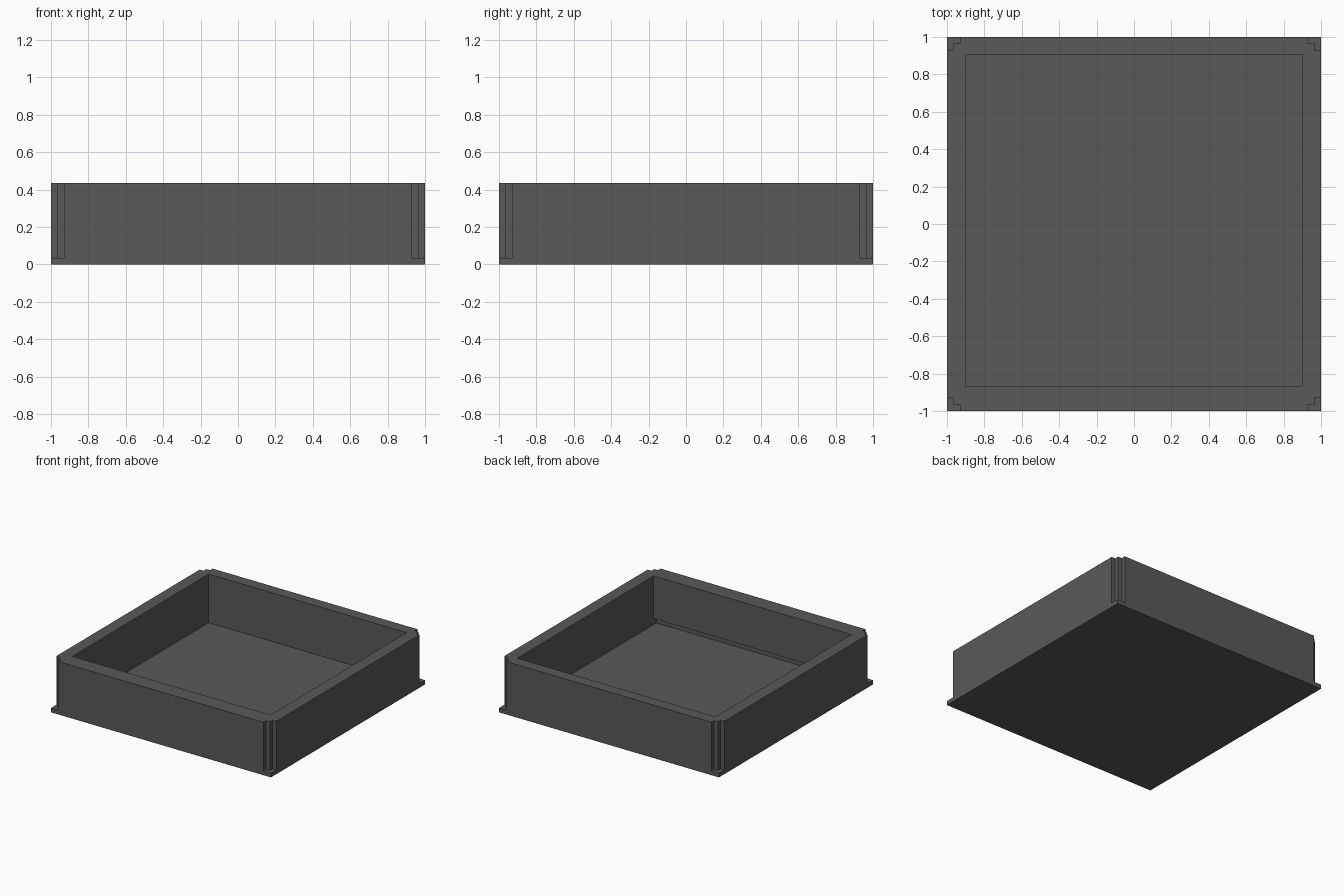
import bpy, bmesh

if "Cube" in bpy.data.objects:
    bpy.data.objects.remove(bpy.data.objects["Cube"])

H = 0.435      # total height
BASE = 0.035   # base plate thickness / step size


def prism(name, outline, z0, z1):
    """Extrude a closed xy outline from z0 to z1."""
    bm = bmesh.new()
    face = bm.faces.new([bm.verts.new((x, y, z0)) for x, y in outline])
    up = bmesh.ops.extrude_face_region(bm, geom=[face])["geom"]
    bmesh.ops.translate(bm, vec=(0, 0, z1 - z0),
                        verts=[g for g in up if isinstance(g, bmesh.types.BMVert)])
    bmesh.ops.recalc_face_normals(bm, faces=bm.faces)
    mesh = bpy.data.meshes.new(name)
    bm.to_mesh(mesh)
    bm.free()
    ob = bpy.data.objects.new(name, mesh)
    bpy.context.collection.objects.link(ob)
    return ob


def rect(x0, x1, y0, y1):
    return [(x0, y0), (x1, y0), (x1, y1), (x0, y1)]


def cut(target, cutter):
    """Subtract the cutter and discard it."""
    mod = target.modifiers.new("cut", 'BOOLEAN')
    mod.operation, mod.solver, mod.object = 'DIFFERENCE', 'EXACT', cutter
    bpy.context.view_layer.objects.active = target
    bpy.ops.object.modifier_apply(modifier=mod.name)
    bpy.data.objects.remove(cutter, do_unlink=True)


# Solid block
tray = prism("tray", rect(-1, 1, -1, 1), 0, H)

# Open cavity, with a low slot undercutting the front wall
cut(tray, prism("cavity", rect(-0.9, 0.9, -0.865, 0.905), BASE, H + 0.1))
cut(tray, prism("front_slot", rect(-0.9, 0.9, -0.9, -0.8), BASE, 0.085))

# Stepped notch at each corner, stopping at the base plate
a, b, o = 1 - BASE, 1 - 2 * BASE, 1.1
step = [(o, b), (a, b), (a, a), (b, a), (b, o), (o, o)]
for sx in (-1, 1):
    for sy in (-1, 1):
        cut(tray, prism("notch", [(x * sx, y * sy) for x, y in step], BASE, H + 0.1))

# Single dark grey colour
grey = bpy.data.materials.new("dark grey")
grey.diffuse_color = (0.1, 0.1, 0.1, 1)
grey.use_nodes = True
grey.node_tree.nodes["Principled BSDF"].inputs["Base Color"].default_value = grey.diffuse_color
tray.data.materials.clear()
tray.data.materials.append(grey)
